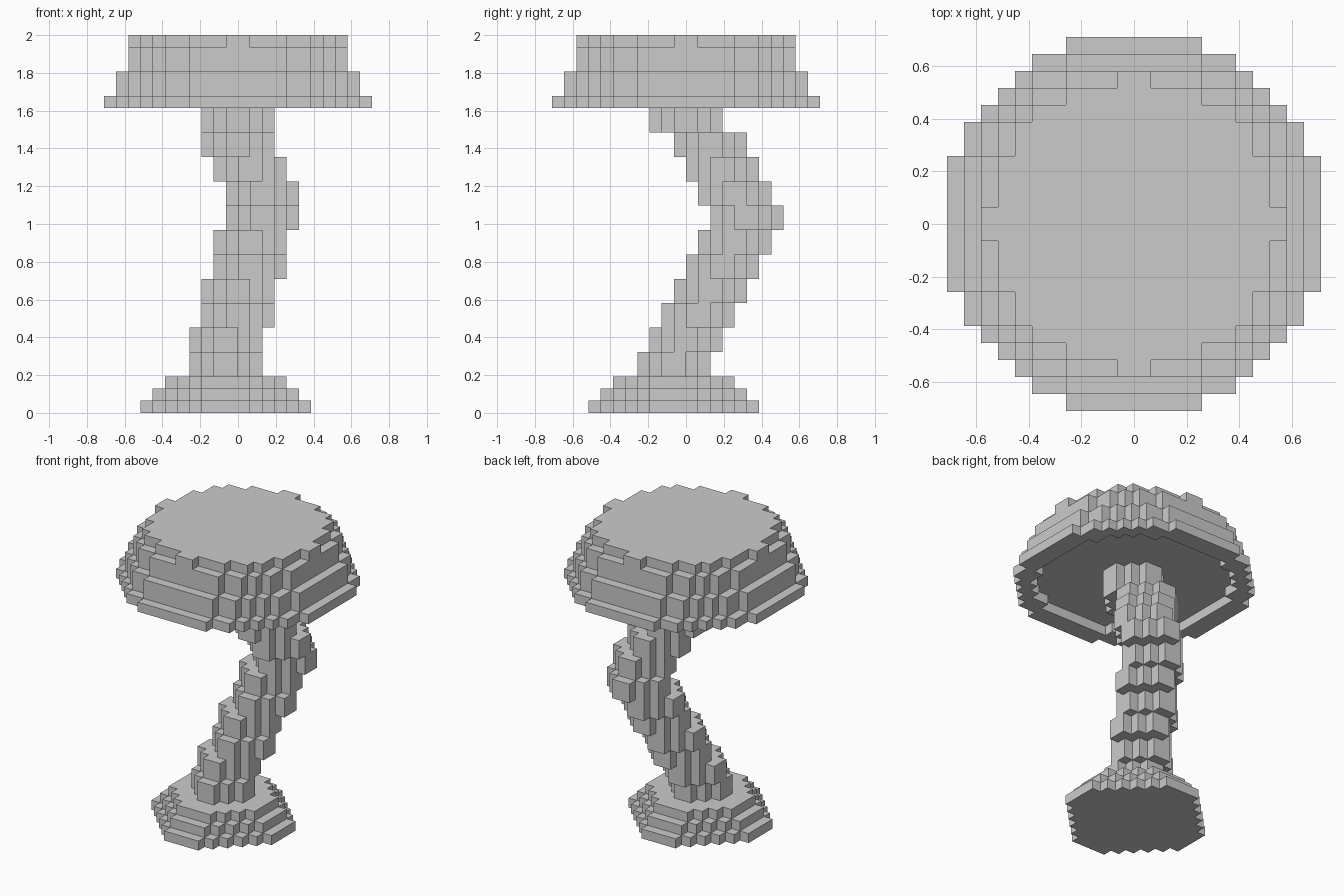
import bpy
import bmesh

U = 2 / 31  # block size

if "Cube" in bpy.data.objects:
    bpy.data.objects.remove(bpy.data.objects["Cube"])

grey = bpy.data.materials.new("plain_grey")
grey.use_nodes = True
grey.diffuse_color = (0.6, 0.6, 0.6, 1)
grey.node_tree.nodes["Principled BSDF"].inputs["Base Color"].default_value = grey.diffuse_color


def disc(limit):
    """Blocks of a rounded plan."""
    span = range(-11, 11)
    return {(i, j) for i in span for j in span if (i + 0.5) ** 2 + (j + 0.5) ** 2 < limit}


def diamond(radius, total):
    """Blocks of a diamond plan with clipped corners."""
    span = range(-radius, radius)
    return {(i, j) for i in span for j in span if abs(i + 0.5) + abs(j + 0.5) < total}


def stack(name, layers):
    """Build a closed block shell from (plan, centre x, centre y, bottom, top)."""
    cells = set()
    for plan, cx, cy, low, high in layers:
        cells |= {(i + cx, j + cy, k) for i, j in plan for k in range(low, high)}
    bm = bmesh.new()
    corners = {}

    def corner(p):
        if p not in corners:
            corners[p] = bm.verts.new([c * U for c in p])
        return corners[p]

    for cell in cells:
        for axis in range(3):
            for side in (0, 1):
                near = list(cell)
                near[axis] += 2 * side - 1
                if tuple(near) in cells:
                    continue
                b, c = (axis + 1) % 3, (axis + 2) % 3
                ring = []
                for db, dc in ((0, 0), (1, 0), (1, 1), (0, 1)):
                    p = list(cell)
                    p[axis] += side
                    p[b] += db
                    p[c] += dc
                    ring.append(corner(tuple(p)))
                bm.faces.new(ring if side else ring[::-1])
    # merge flat block faces into clean panels
    bmesh.ops.dissolve_limit(bm, angle_limit=0.01, verts=bm.verts, edges=bm.edges)
    mesh = bpy.data.meshes.new(name)
    bm.to_mesh(mesh)
    bm.free()
    mesh.materials.append(grey)
    obj = bpy.data.objects.new(name, mesh)
    bpy.context.collection.objects.link(obj)


# stepped foot
stack("foot", [(diamond(7 - k, 9 - k), -1, -1, k, k + 1) for k in range(3)])

# leaning stem, one drum per two blocks of height
path_x = (-1, -1, 0, 0, 1, 1, 2, 2, 1, 0, 0)
path_y = (-1, 0, 1, 2, 3, 4, 5, 4, 3, 2, 0)
drums = [(diamond(3, 4), x, y, 3 + 2 * n, 5 + 2 * n)
         for n, (x, y) in enumerate(zip(path_x, path_y))]
drums.append((diamond(3, 4), 0, 0, 25, 26))
stack("stem", drums)

# domed cap with a shallow hollow underneath
stack("cap", [
    (disc(126) - disc(89), 0, 0, 25, 26),
    (disc(106), 0, 0, 26, 28),
    (disc(89), 0, 0, 28, 30),
    (disc(74), 0, 0, 30, 31),
])
